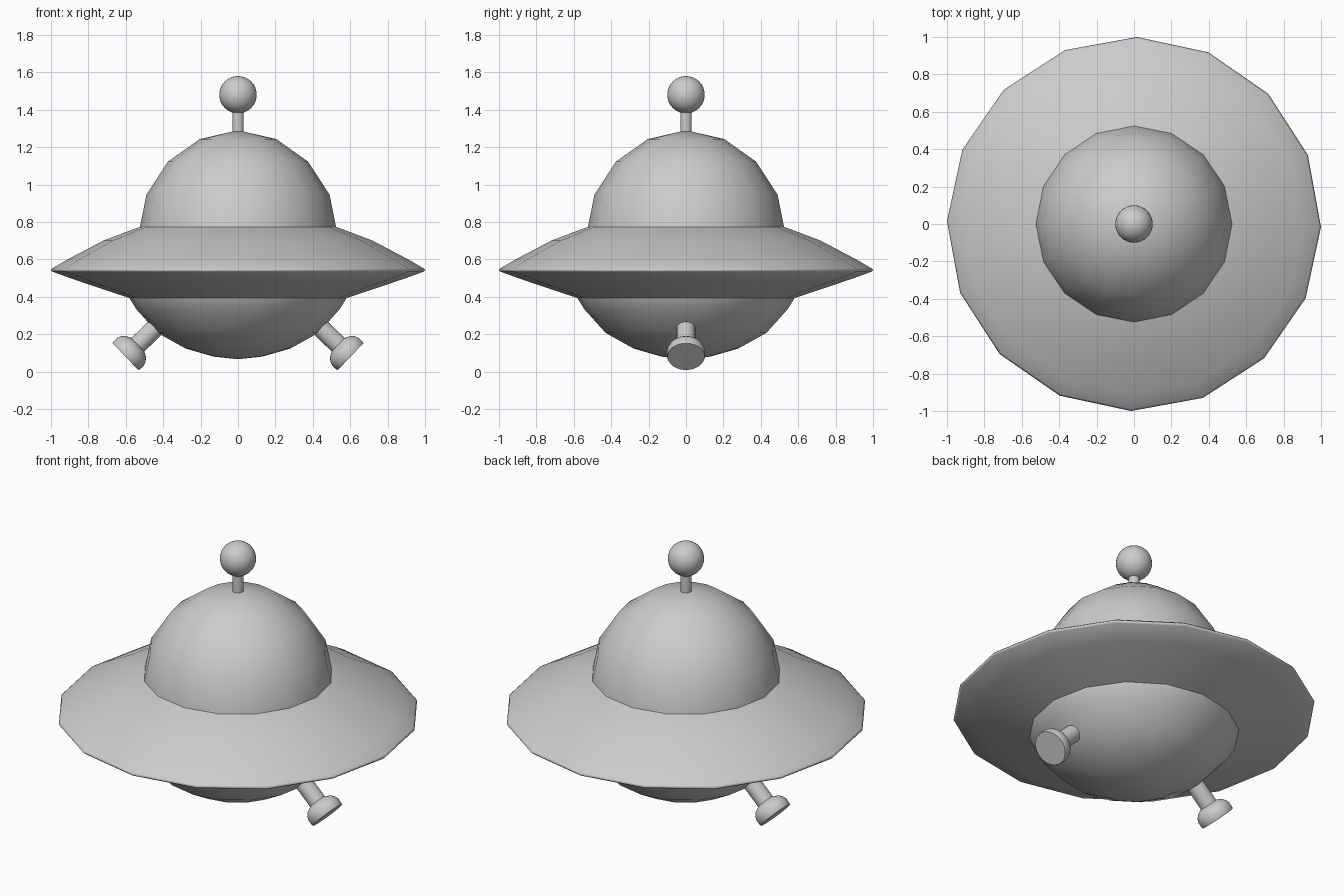
import bpy, bmesh, math
from mathutils import Matrix, Vector

if "Cube" in bpy.data.objects:
    bpy.data.objects.remove(bpy.data.objects["Cube"])


def lathe(name, profile, sides, matrix=Matrix(), angle=180):
    """Revolve (radius, height) points around z, then place with matrix."""
    bm = bmesh.new()
    rings = []
    for r, z in profile:
        if r == 0:
            rings.append([bm.verts.new((0, 0, z))] * sides)
        else:
            rings.append([bm.verts.new((r * math.cos(2 * math.pi * i / sides),
                                        r * math.sin(2 * math.pi * i / sides), z))
                          for i in range(sides)])
    for a, b in zip(rings, rings[1:]):
        for i in range(sides):
            j = (i + 1) % sides
            bm.faces.new(list(dict.fromkeys((a[i], a[j], b[j], b[i]))))
    bmesh.ops.recalc_face_normals(bm, faces=bm.faces)
    bmesh.ops.transform(bm, matrix=matrix, verts=bm.verts)
    mesh = bpy.data.meshes.new(name)
    bm.to_mesh(mesh)
    bm.free()
    ob = bpy.data.objects.new(name, mesh)
    bpy.context.collection.objects.link(ob)
    bpy.ops.object.select_all(action='DESELECT')
    ob.select_set(True)
    bpy.context.view_layer.objects.active = ob
    if angle >= 180:
        bpy.ops.object.shade_smooth()
    else:
        bpy.ops.object.shade_smooth_by_angle(angle=math.radians(angle))
    return ob


# Saucer disc with a thin rim, turned very slightly
lathe("saucer_disc",
      [(0.55, 0.385), (0.58, 0.393), (0.87, 0.49), (0.99, 0.533), (1.0, 0.543),
       (0.99, 0.553), (0.91, 0.60), (0.72, 0.70), (0.527, 0.773), (0.50, 0.78)],
      16, Matrix.Rotation(math.radians(-0.9), 4, 'Z'))

# Upper dome
lathe("dome", [(0.53, 0.73), (0.525, 0.77), (0.49, 0.945), (0.375, 1.122),
               (0.205, 1.243), (0, 1.29)], 16)

# Rounded lower hull
lathe("lower_hull", [(0, 0.066), (0.13, 0.08), (0.28, 0.123), (0.43, 0.207),
                     (0.545, 0.335), (0.58, 0.393), (0.59, 0.42)], 16)

# Antenna rod and ball
lathe("antenna_rod", [(0, 1.26), (0.03, 1.26), (0.03, 1.45), (0, 1.45)], 24, angle=40)
ball = [(0.1 * math.sin(math.pi * i / 16), 1.48 - 0.1 * math.cos(math.pi * i / 16))
        for i in range(1, 16)]
lathe("antenna_ball", [(0, 1.38)] + ball + [(0, 1.58)], 32)

# Two splayed legs with round feet; local z points from the sole up to the hull
for label, s in (("right", 1), ("left", -1)):
    axis = Vector((-0.72 * s, 0, 0.69))
    place = Matrix.Translation((0.602 * s, 0, 0.08)) @ axis.to_track_quat('Z', 'Y').to_matrix().to_4x4()
    lathe(label + "_leg", [(0, 0.05), (0.05, 0.05), (0.05, 0.38), (0, 0.38)],
          24, place, 40)
    lathe(label + "_foot", [(0, 0), (0.099, 0), (0.102, 0.008), (0.102, 0.038), (0.095, 0.058),
                            (0.078, 0.078), (0.05, 0.092), (0, 0.094)], 32, place, 40)
